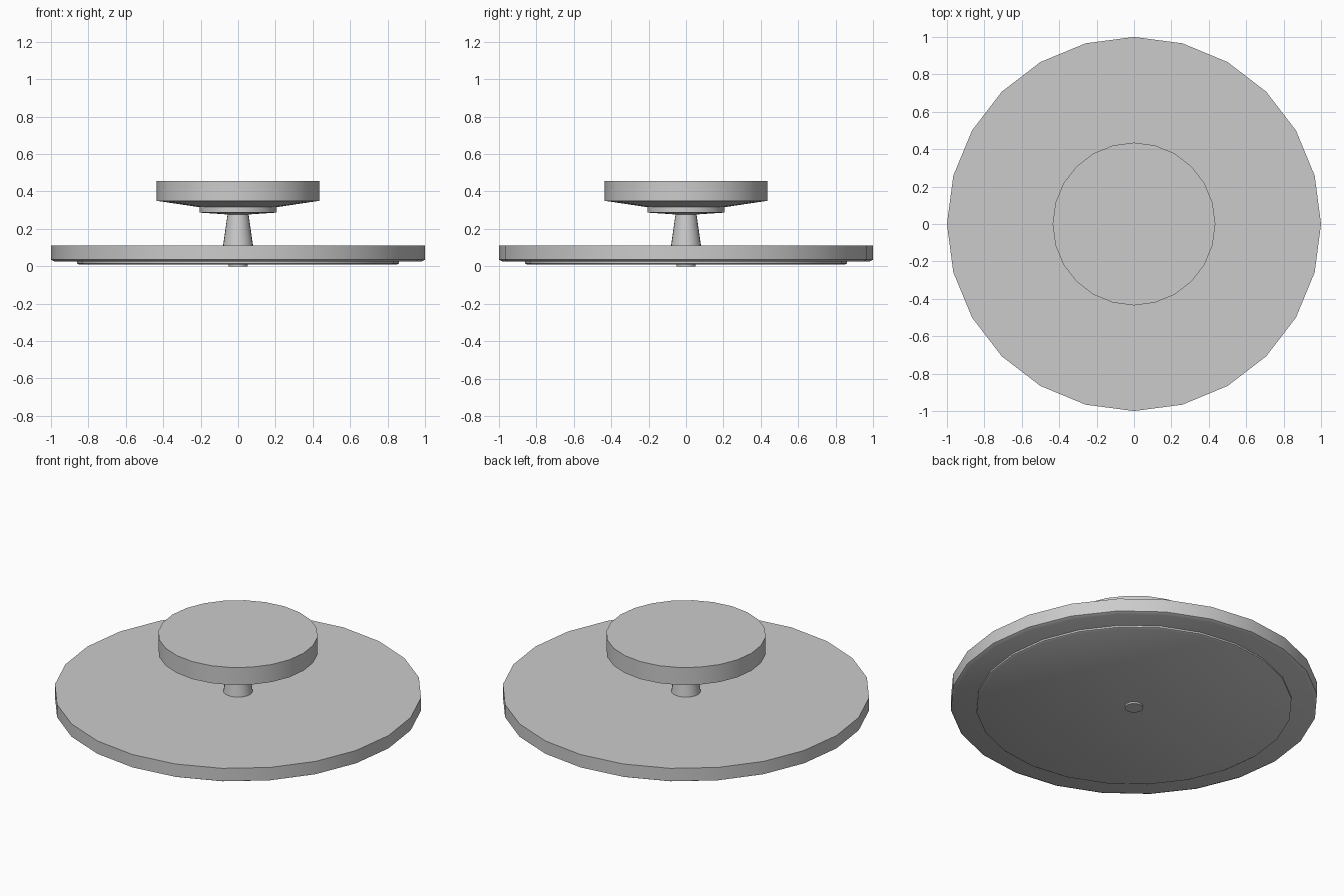
import bpy, bmesh, math

SIDES = 24

cube = bpy.data.objects.get("Cube")
if cube:
    bpy.data.objects.remove(cube, do_unlink=True)

grey = bpy.data.materials.new("plain_grey")
grey.use_nodes = True
colour = (0.6, 0.6, 0.6, 1)
grey.diffuse_color = colour
grey.node_tree.nodes["Principled BSDF"].inputs["Base Color"].default_value = colour


def turned(name, profile):
    """Closed solid turned around z from (radius, height) points, bottom to top."""
    bm = bmesh.new()
    rings = []
    for r, z in profile:
        rings.append([bm.verts.new((r * math.cos(a), r * math.sin(a), z))
                      for a in (math.tau * i / SIDES for i in range(SIDES))])
    for low, high in zip(rings, rings[1:]):
        for i in range(SIDES):
            j = (i + 1) % SIDES
            bm.faces.new((low[i], low[j], high[j], high[i]))
    bm.faces.new(rings[0][::-1])
    bm.faces.new(rings[-1])
    mesh = bpy.data.meshes.new(name)
    bm.to_mesh(mesh)
    bm.free()
    mesh.materials.append(grey)
    obj = bpy.data.objects.new(name, mesh)
    bpy.context.collection.objects.link(obj)
    bpy.ops.object.select_all(action="DESELECT")
    obj.select_set(True)
    bpy.context.view_layer.objects.active = obj
    bpy.ops.object.shade_smooth_by_angle(angle=math.radians(30))
    return obj


# Wide base plate with its chamfered rim, shallow foot and centre nub
turned("centre_nub", [(0.05, 0), (0.05, 0.02)])
turned("base_foot", [(0.85, 0.01), (0.86, 0.015), (0.86, 0.03)])
turned("base_plate", [(0.98, 0.025), (1.0, 0.035), (1.0, 0.112)])

# Tapered stem
turned("stem", [(0.08, 0.11), (0.055, 0.285)])

# Collar and the upper disc with its sloping underside
turned("collar", [(0.055, 0.277), (0.205, 0.287), (0.205, 0.32)])
turned("upper_disc", [(0.2, 0.315), (0.435, 0.35), (0.435, 0.455)])
